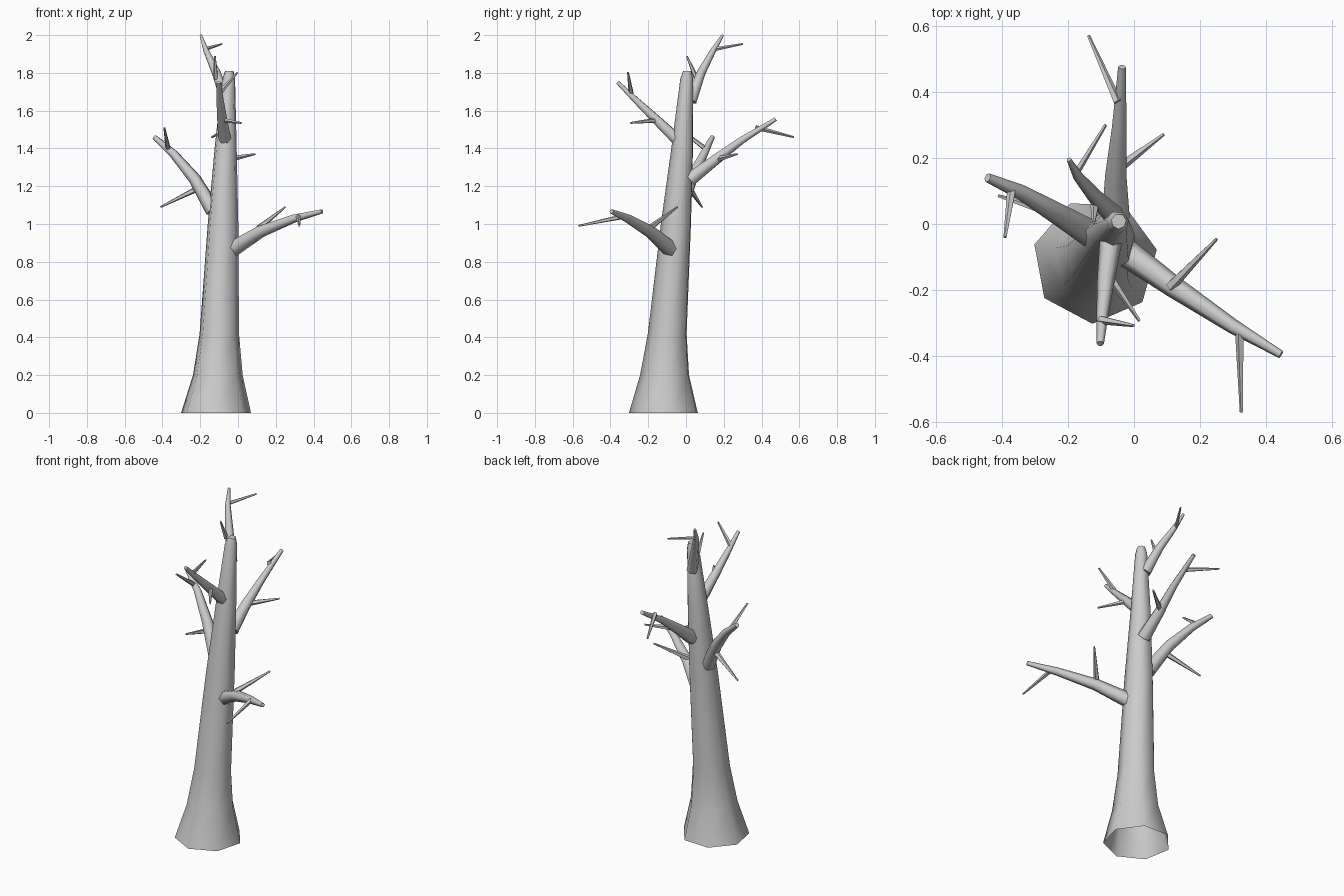
import bpy, bmesh, math
from mathutils import Vector

cube = bpy.data.objects.get("Cube")
if cube:
    bpy.data.objects.remove(cube, do_unlink=True)

bark = bpy.data.materials.new("grey_bark")
bark.use_nodes = True
colour = (0.6, 0.6, 0.6, 1)
bark.diffuse_color = colour
bark.node_tree.nodes["Principled BSDF"].inputs["Base Color"].default_value = colour


def limb(name, path, radii, sides, turn=0.0, level=False, cap_start=True):
    """Tapered low-poly tube along a path; level keeps every ring horizontal."""
    pts = [Vector(p) for p in path]
    bm = bmesh.new()
    rings = []
    for i, (p, r) in enumerate(zip(pts, radii)):
        axis = pts[min(i + 1, len(pts) - 1)] - pts[max(i - 1, 0)]
        axis = Vector((0, 0, 1)) if level else axis.normalized()
        side = Vector((1, 0, 0)) if level else axis.cross(Vector((0, 0, 1))).normalized()
        up = axis.cross(side)
        ring = []
        for k in range(sides):
            a = turn + math.tau * k / sides
            ring.append(bm.verts.new(p + r * (math.cos(a) * side + math.sin(a) * up)))
        rings.append(ring)
    for low, high in zip(rings, rings[1:]):
        for k in range(sides):
            n = (k + 1) % sides
            bm.faces.new((low[k], low[n], high[n], high[k]))
    bm.faces.new(rings[-1])
    if cap_start:
        bm.faces.new(rings[0][::-1])
    mesh = bpy.data.meshes.new(name)
    bm.to_mesh(mesh)
    bm.free()
    mesh.materials.append(bark)
    obj = bpy.data.objects.new(name, mesh)
    bpy.context.collection.objects.link(obj)
    bpy.ops.object.select_all(action="DESELECT")
    obj.select_set(True)
    bpy.context.view_layer.objects.active = obj
    bpy.ops.object.shade_smooth_by_angle(angle=math.radians(62))


def branch(name, path, thick, thin):
    n = len(path) - 1
    limb(name, path, [thick + (thin - thick) * i / n for i in range(n + 1)], 6)


def twig(name, start, end, thick=0.014):
    limb(name, [start, end], [thick, 0.005], 5)


# Leaning trunk with a flared, open foot
limb("trunk",
     [(-.118, -.112, 0), (-.108, -.108, .2), (-.1, -.095, .42), (-.08, -.05, 1.0),
      (-.066, -.018, 1.4), (-.05, .005, 1.77), (-.046, .008, 1.81)],
     [.19, .135, .107, .083, .06, .035, .023],
     7, turn=math.radians(10.5), level=True, cap_start=False)

# Main branches
branch("lower_left_branch",
       [(-.04, -.075, .86), (.12, -.19, .96), (.3, -.31, 1.03), (.445, -.395, 1.067)], .044, .012)
branch("right_branch",
       [(-.13, -.03, 1.07), (-.23, .03, 1.24), (-.34, .095, 1.37), (-.443, .14, 1.46)], .042, .014)
branch("back_branch",
       [(-.055, .02, 1.235), (-.055, .15, 1.335), (-.045, .29, 1.44), (-.036, .475, 1.555)], .042, .012)
branch("front_branch",
       [(-.07, -.05, 1.45), (-.085, -.17, 1.565), (-.095, -.27, 1.66), (-.102, -.362, 1.75)], .034, .011)
branch("top_branch",
       [(-.06, .025, 1.65), (-.115, .08, 1.8), (-.17, .145, 1.92), (-.197, .195, 2.0)], .032, .007)

# Twigs
twig("lower_left_inner_twig", (.11, -.19, .98), (.25, -.045, 1.09), .017)
twig("lower_left_outer_twig", (.32, -.33, 1.04), (.325, -.57, .99))
twig("right_inner_twig", (-.21, .02, 1.19), (-.41, .085, 1.09), .017)
twig("right_outer_twig", (-.37, .1, 1.4), (-.39, -.04, 1.51))
twig("back_inner_twig", (-.04, .175, 1.345), (.09, .272, 1.37), .016)
twig("back_outer_twig", (-.05, .37, 1.51), (-.138, .57, 1.46))
twig("front_inner_twig", (-.08, -.15, 1.55), (.017, -.293, 1.535))
twig("front_outer_twig", (-.1, -.29, 1.69), (-.002, -.307, 1.803))
twig("top_inner_twig", (-.118, .055, 1.77), (-.122, .005, 1.888))
twig("top_outer_twig", (-.178, .15, 1.925), (-.086, .3, 1.953), .011)
